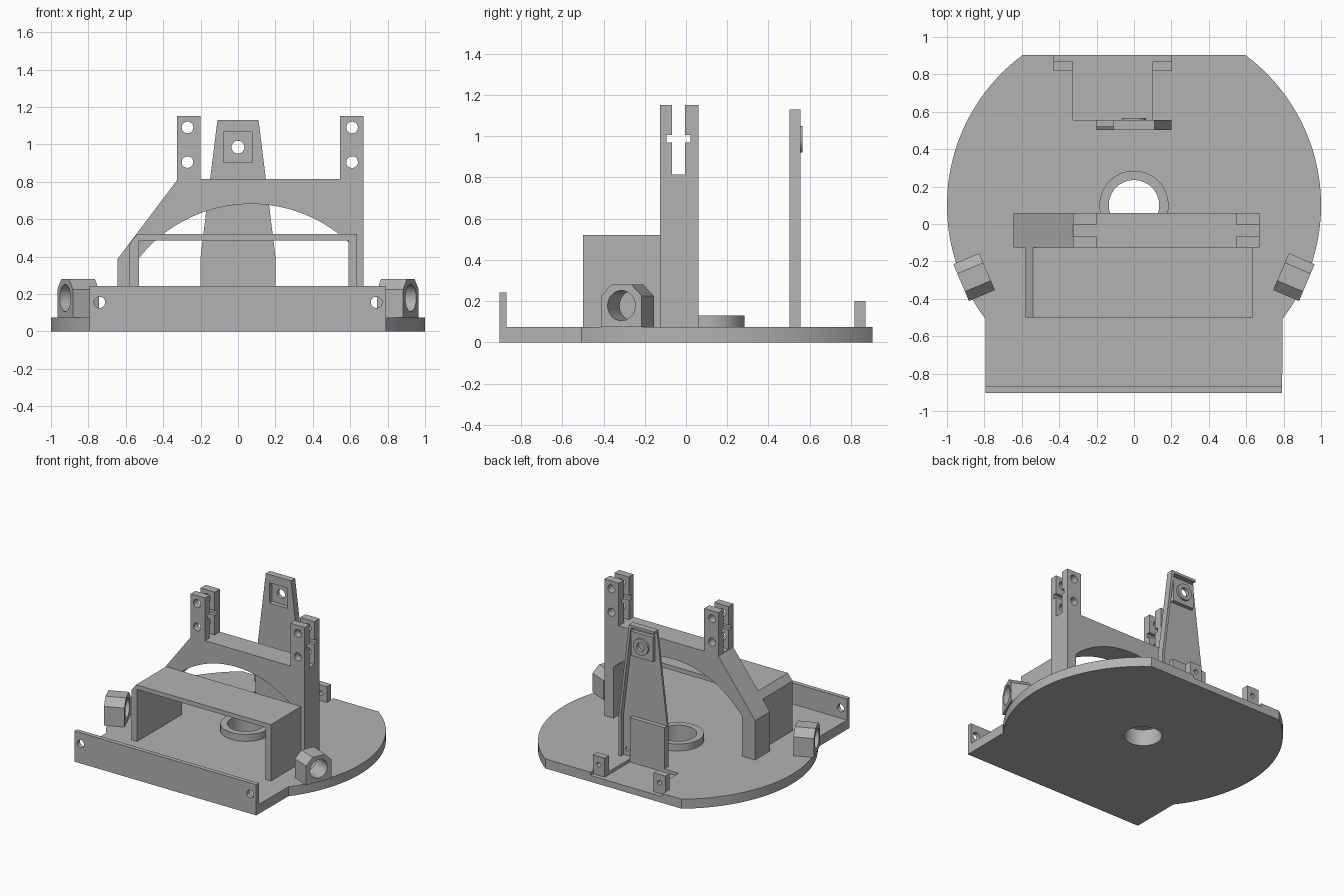
import bpy, bmesh, math
from mathutils import Matrix

old = bpy.data.objects.get("Cube")
if old:
    bpy.data.objects.remove(old, do_unlink=True)

COLOUR = (0.45, 0.45, 0.45, 1)
grey = bpy.data.materials.new("plain_grey")
grey.use_nodes = True
grey.diffuse_color = COLOUR
bsdf = grey.node_tree.nodes["Principled BSDF"]
bsdf.inputs["Base Color"].default_value = COLOUR
bsdf.inputs["Roughness"].default_value = 0.7

PLACE = {"x": lambda a, b, h: (h, a, b),
         "y": lambda a, b, h: (a, h, b),
         "z": lambda a, b, h: (a, b, h)}


def prism(name, points, axis, lo, hi):
    """Extrude a 2D outline along an axis from lo to hi."""
    bm = bmesh.new()
    base = bm.faces.new([bm.verts.new(PLACE[axis](a, b, lo)) for a, b in points])
    top = bmesh.ops.extrude_face_region(bm, geom=[base])["geom"]
    shift = PLACE[axis](0, 0, hi - lo)
    bmesh.ops.translate(bm, vec=shift, verts=[v for v in top if isinstance(v, bmesh.types.BMVert)])
    bmesh.ops.recalc_face_normals(bm, faces=bm.faces)
    mesh = bpy.data.meshes.new(name)
    bm.to_mesh(mesh)
    bm.free()
    mesh.materials.append(grey)
    obj = bpy.data.objects.new(name, mesh)
    bpy.context.collection.objects.link(obj)
    return obj


def box(name, x, y, z):
    return prism(name, [(x[0], y[0]), (x[1], y[0]), (x[1], y[1]), (x[0], y[1])], "z", *z)


def arc(a, b, r, start, end, n):
    angles = [math.radians(start + (end - start) * i / n) for i in range(n + 1)]
    return [(a + r * math.cos(t), b + r * math.sin(t)) for t in angles]


def rod(name, a, b, r, axis, lo, hi):
    return prism(name, arc(a, b, r, 0, 360, 40)[:-1], axis, lo, hi)


def cut(obj, *cutters):
    """Subtract the cutters and bake the result."""
    for c in cutters:
        c.hide_render = True
        mod = obj.modifiers.new("cut", "BOOLEAN")
        mod.operation, mod.solver, mod.object = "DIFFERENCE", "EXACT", c
    dg = bpy.context.evaluated_depsgraph_get()
    mesh = bpy.data.meshes.new_from_object(obj.evaluated_get(dg))
    obj.modifiers.clear()
    obj.data = mesh
    for c in cutters:
        bpy.data.objects.remove(c, do_unlink=True)
    return obj


# Base plate: round disc, flat back, square front
T = 0.075
BACK = 0.904
LEFT, RIGHT = -0.795, 0.792
back_angle = math.degrees(math.asin(BACK - 0.1))
outline = arc(0, 0.1, 1, -37.4, back_angle, 40) + arc(0, 0.1, 1, 180 - back_angle, 217.4, 40)
outline += [(LEFT, -BACK), (RIGHT, -BACK)]
base = prism("base_plate", outline, "z", 0, T)
cut(base,
    rod("bore", 0, 0.1, 0.135, "z", -1, 1),
    box("tray", (-0.325, 0.1), (0.555, 1), (T - 0.025, 1)),
    box("tray_edge", (-0.43, 0.2), (0.87, 1), (T - 0.025, 1)))

# Collar around the centre bore
cut(rod("centre_collar", 0, 0.1, 0.185, "z", T, 0.13),
    rod("bore", 0, 0.1, 0.135, "z", -1, 1))

# Front lip with two screw holes
cut(box("front_lip", (LEFT, RIGHT), (-BACK, -0.87), (T, 0.242)),
    *[rod("hole", x, 0.155, 0.03, "y", -1, 0) for x in (-0.74, 0.74)])

# Bridge cover with one bevelled shoulder
cover = [(-0.58, T), (-0.58, 0.467), (-0.54, 0.52), (0.637, 0.52), (0.637, T),
         (0.59, T), (0.59, 0.485), (-0.53, 0.485), (-0.53, T)]
prism("bridge_cover", cover, "y", -0.5, -0.123)

# Arched frame with two slotted towers
FRONT, REAR = -0.125, 0.06
arch = arc(0.07, -0.085, 0.766, 47.3, 141.55, 40)
frame_outline = [(-0.645, T), (-0.645, 0.385), (-0.325, 0.81), (-0.325, 1.152), (-0.2, 1.152),
                 (-0.2, 0.815), (0.545, 0.815), (0.545, 1.152), (0.67, 1.152), (0.67, T), (0.59, T)]
frame = prism("arched_frame", frame_outline + arch + [(-0.53, T)], "y", FRONT, REAR)
slot = [(-0.067, 0.815), (-0.005, 0.815), (-0.005, 0.97), (0.022, 0.97), (0.022, 1.005), (-0.005, 1.005),
        (-0.005, 1.3), (-0.067, 1.3), (-0.067, 1.005), (-0.094, 1.005), (-0.094, 0.97), (-0.067, 0.97)]
cut(frame, prism("slot", slot, "x", -1, 1),
    *[rod("hole", x, z, 0.031, "y", -1, 1) for x in (-0.27, 0.61) for z in (0.905, 1.09)])

# Rear upright: thin tapered web with a rim on one side and the top
Y0, Y1, Y2 = 0.503, 0.52, 0.555
EYE = 0.985
web = prism("upright_web", [(-0.2, T), (0.2, T), (0.2, 0.4), (0.11, 1.13), (-0.11, 1.13), (-0.2, 0.4)],
            "y", Y0, Y1)
cut(web, box("pocket", (-0.078, 0.078), (0, 1), (EYE - 0.08, EYE + 0.08)),
    rod("hole", 0.15, 0.125, 0.015, "y", 0, 1))
prism("upright_rim", [(0.2, T), (0.2, 0.4), (0.11, 1.13), (-0.11, 1.13), (-0.108, 1.11),
                      (0.092, 1.11), (0.18, 0.4), (0.18, T)], "y", Y1, Y2)
box("upright_foot", (-0.2, 0.1), (Y1, Y2), (T - 0.025, 0.4))

# Square housing with a round boss behind the web
cut(box("sensor_housing", (-0.095, 0.095), (Y1, 0.55), (EYE - 0.097, EYE + 0.097)),
    box("pocket", (-0.078, 0.078), (0, 0.537), (EYE - 0.08, EYE + 0.08)),
    rod("hole", 0, EYE, 0.034, "y", 0, 1))
cut(rod("sensor_boss", 0, EYE, 0.064, "y", 0.55, 0.566),
    rod("hole", 0, EYE, 0.034, "y", 0, 1))

# Small drilled posts at the back edge
for name, x in (("right_post", -0.43), ("left_post", 0.1)):
    cut(box(name, (x, x + 0.103), (0.817, 0.87), (T - 0.025, 0.2)),
        rod("hole", x + 0.052, 0.135, 0.018, "y", 0, 1))

# Angled eyelet blocks on both sides
H, TOP, C = 0.107, 0.28, 0.055
block = [(-H, T), (H, T), (H, TOP - C), (H - C, TOP), (C - H, TOP), (-H, TOP - C)]
for name, side, turn in (("left_eyelet", 1, -23), ("right_eyelet", -1, 203)):
    eyelet = cut(prism(name, block, "x", -0.075, 0.075),
                 rod("hole", 0, 0.178, 0.073, "x", -1, 1))
    eyelet.data.transform(Matrix.Translation((side * 0.855, -0.284, 0))
                          @ Matrix.Rotation(math.radians(turn), 4, "Z"))

# Smooth the round walls, keep the edges crisp
bpy.ops.object.select_all(action="DESELECT")
for obj in bpy.context.scene.objects:
    if obj.type == "MESH":
        obj.select_set(True)
        bpy.context.view_layer.objects.active = obj
bpy.ops.object.shade_smooth_by_angle(angle=math.radians(25))
